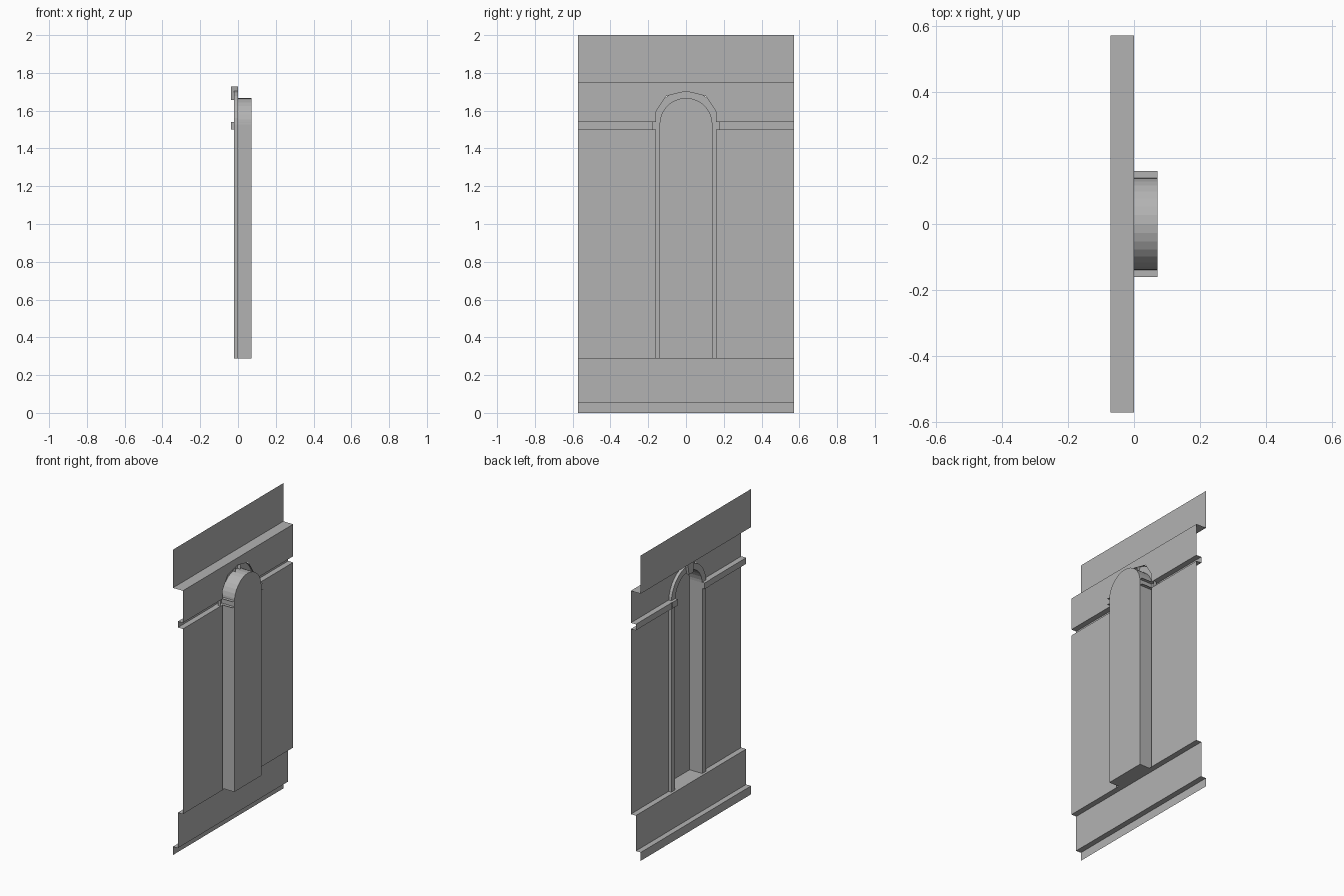
import bpy
from math import sin, cos, pi

if "Cube" in bpy.data.objects:
    bpy.data.objects.remove(bpy.data.objects["Cube"])

HALF = 0.571            # half width of the wall (y)
SILL, SPRING = 0.287, 1.527
BAND0, BAND1, FRIEZE = 1.50, 1.54, 1.75
FRONT, STEP, TRIM, DEPTH = -0.0715, -0.036, -0.02, 0.0715

stone = bpy.data.materials.new("stone")
stone.diffuse_color = (0.45, 0.45, 0.45, 1)
stone.use_nodes = True
stone.node_tree.nodes["Principled BSDF"].inputs["Base Color"].default_value = stone.diffuse_color


def make(name, verts, faces):
    me = bpy.data.meshes.new(name)
    me.from_pydata(verts, [], faces)
    me.update()
    me.materials.append(stone)
    ob = bpy.data.objects.new(name, me)
    bpy.context.collection.objects.link(ob)
    return ob


def strip(name, profile, y0, y1):
    """Sweep an open (x, z) profile along y, front facing -x."""
    n = len(profile)
    verts = [(x, y, z) for y in (y0, y1) for x, z in profile]
    faces = [(n + i, i, i + 1, n + i + 1) for i in range(n - 1)]
    return make(name, verts, faces)


def arch(r, segs=16):
    """Jamb, half circle, jamb as (y, z) points."""
    pts = [(r, SILL)]
    pts += [(r * cos(pi * i / segs), SPRING + r * sin(pi * i / segs)) for i in range(segs + 1)]
    return pts + [(-r, SILL)]


# Stepped plinth and projecting top frieze
strip("plinth", [(FRONT, 0), (FRONT, 0.055), (STEP, 0.055), (STEP, SILL), (0, SILL)], -HALF, HALF)
strip("frieze", [(0, FRIEZE), (FRONT, FRIEZE), (FRONT, 2.0)], -HALF, HALF)

# Wall around the niche opening
hole = [(0.16, BAND1), (0.16, 1.593), (0.106, 1.677)]
opening = hole + [(0, 1.703)] + [(-y, z) for y, z in reversed(hole)]
upper = [(HALF, FRIEZE), (HALF, BAND1)] + opening + [(-HALF, BAND1), (-HALF, FRIEZE)]
make("upper_wall", [(0, y, z) for y, z in upper], [tuple(range(len(upper)))])

for side, s in (("left", -1), ("right", 1)):
    a, b = sorted((s * 0.16, s * HALF))
    strip(side + "_wall", [(0, SILL), (0, BAND0)], a, b)

    # String course running into the impost
    a, b = sorted((s * 0.196, s * HALF))
    strip(side + "_string_course", [(0, BAND0), (STEP, BAND0), (STEP, BAND1), (0, BAND1)], a, b)

    # Impost: open-backed channel swept along the wall and into the jamb
    path_front = [(-0.038, s * 0.196), (-0.038, s * 0.139), (DEPTH, s * 0.139)]
    path_back = [(0, s * 0.196), (0, s * 0.16), (DEPTH, s * 0.16)]
    rows = [(path_back, BAND0), (path_front, BAND0), (path_front, BAND1), (path_back, BAND1)]
    verts = [(x, y, z) for path, z in rows for x, y in path]
    quads = [(3 * r + i, 3 * r + i + 1, 3 * r + i + 4, 3 * r + i + 3) for r in range(3) for i in range(2)]
    make(side + "_impost", verts, [q[::-1] if s < 0 else q for q in quads])
    if s > 0:
        continue

# Niche recess: jambs, vault, floor and back
inner, outer = arch(0.14), arch(0.18)
n = len(inner)
verts = [(x, y, z) for x in (TRIM, DEPTH) for y, z in inner]
faces = [(i, i + 1, n + i + 1, n + i) for i in range(n - 1)]
faces += [(n - 1, 0, n, 2 * n - 1), tuple(reversed(range(n, 2 * n)))]
make("niche", verts, faces)

# Flat architrave around the niche
verts = [(TRIM, y, z) for y, z in inner] + [(TRIM, y, z) for y, z in outer] + [(0, y, z) for y, z in outer]
faces = []
for k in (0, n):
    faces += [(k + i + 1, k + i, k + n + i, k + n + i + 1) for i in range(n - 1)]
make("architrave", verts, faces)

# Keystone, open at the back
outline = [(-0.022, 1.656), (0.022, 1.656), (0.034, 1.728), (-0.034, 1.728)]
verts = [(x, y, z) for x in (-0.037, 0) for y, z in outline]
faces = [(3, 2, 1, 0)] + [(i, (i + 1) % 4, 4 + (i + 1) % 4, 4 + i) for i in range(4)]
make("keystone", verts, faces)
